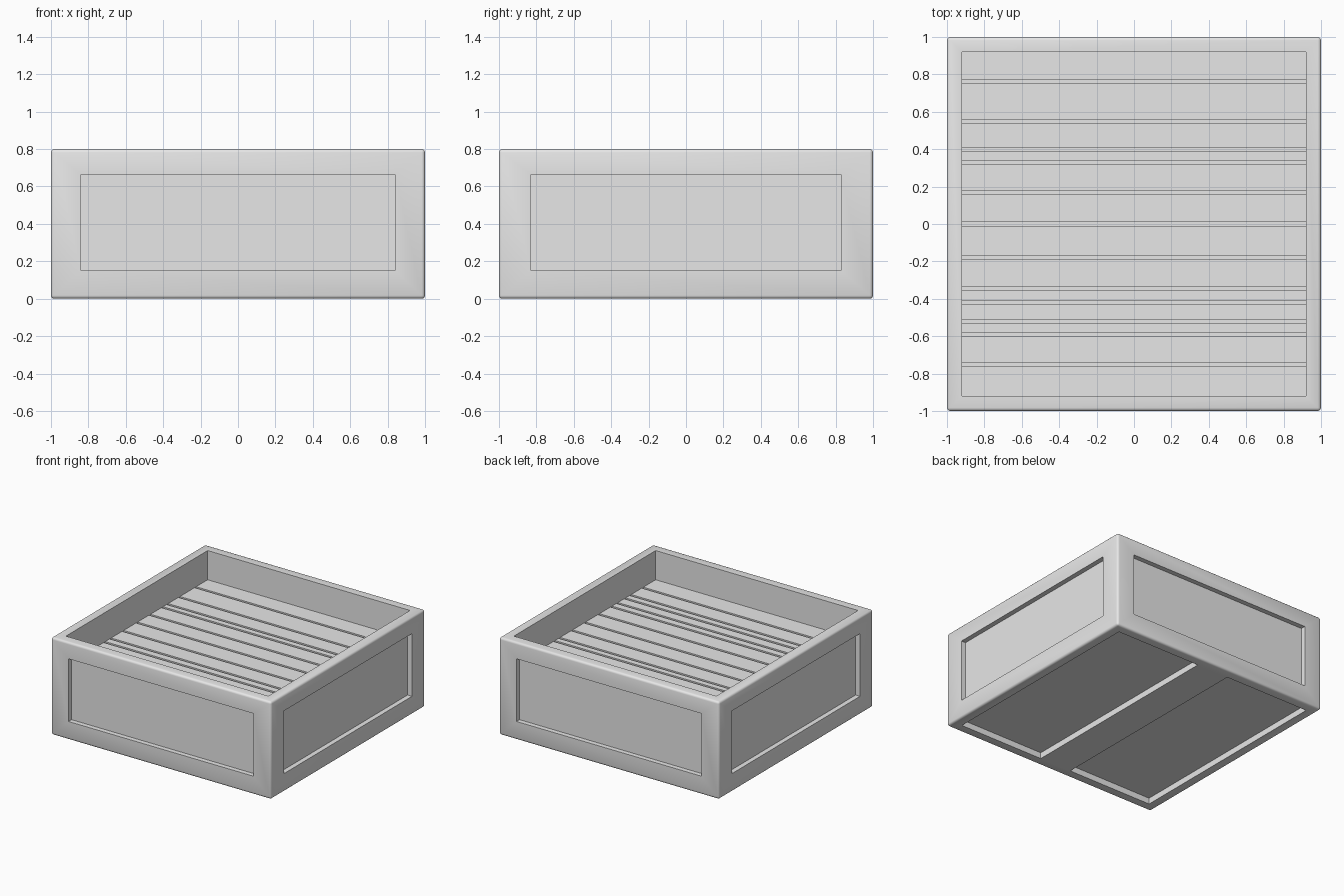
import bpy
import bmesh
from mathutils import Vector

cube = bpy.data.objects.get("Cube")
if cube:
    bpy.data.objects.remove(cube, do_unlink=True)

# Single plain grey finish
grey = bpy.data.materials.new("plain grey")
grey.use_nodes = True
grey.diffuse_color = (0.8, 0.8, 0.8, 1)
grey.node_tree.nodes["Principled BSDF"].inputs["Base Color"].default_value = (0.8, 0.8, 0.8, 1)

WALL = 0.08            # wall thickness at the rim
FLOOR_TOP = 0.56       # top of the floor planks
GROOVE_BOTTOM = 0.53   # bottom of the gaps between planks
PANEL_DEPTH = 0.04     # recess of the side panels
BASE_DEPTH = 0.05      # recess of the underside panels


def box(name, lo, hi, bevel=0.0, segments=1):
    """Axis-aligned box between two corners, optionally with bevelled edges."""
    lo, hi = Vector(lo), Vector(hi)
    bm = bmesh.new()
    bmesh.ops.create_cube(bm, size=1)
    for v in bm.verts:
        v.co = Vector([(lo[i] + hi[i]) / 2 + v.co[i] * (hi[i] - lo[i]) for i in range(3)])
    if bevel:
        bmesh.ops.bevel(bm, geom=bm.edges[:], offset=bevel, segments=segments,
                        profile=0.5, affect='EDGES')
    mesh = bpy.data.meshes.new(name)
    bm.to_mesh(mesh)
    bm.free()
    mesh.materials.append(grey)
    obj = bpy.data.objects.new(name, mesh)
    bpy.context.collection.objects.link(obj)
    return obj


def activate(obj):
    bpy.ops.object.select_all(action='DESELECT')
    obj.select_set(True)
    bpy.context.view_layer.objects.active = obj


# Outer crate body with softly rounded edges
body = box("crate_body", (-1, -1, 0), (1, 1, 0.8), 0.018, 3)

# Recess cutters: open top, four side panels, two underside panels
inner = 1 - WALL
cutters = [box("top_cutter", (-inner, -inner, GROOVE_BOTTOM), (inner, inner, 1))]
for s in (-1, 1):
    near, far = sorted((s * (1 - PANEL_DEPTH), s * 1.2))
    cutters.append(box("end_panel_cutter", (-0.84, near, 0.15), (0.84, far, 0.665)))
    cutters.append(box("side_panel_cutter", (near, -0.83, 0.15), (far, 0.83, 0.665)))
    x0, x1 = sorted((s * 0.145, s * inner))
    cutters.append(box("base_panel_cutter", (x0, -inner, -0.2), (x1, inner, BASE_DEPTH)))

activate(body)
for cutter in cutters:
    cutter.hide_render = True
    mod = body.modifiers.new("recess", 'BOOLEAN')
    mod.operation = 'DIFFERENCE'
    mod.solver = 'EXACT'
    mod.object = cutter
    bpy.ops.object.modifier_apply(modifier=mod.name)
for cutter in cutters:
    bpy.data.objects.remove(cutter, do_unlink=True)
activate(body)
bpy.ops.object.shade_smooth_by_angle()

# Floor planks of uneven width, separated by narrow gaps
gaps = [-0.75, -0.592, -0.52, -0.42, -0.343, -0.18, 0, 0.168, 0.33, 0.397, 0.55, 0.76]
HALF_GAP = 0.01
starts = [-inner] + [g + HALF_GAP for g in gaps]
ends = [g - HALF_GAP for g in gaps] + [inner]
for i, (y0, y1) in enumerate(zip(starts, ends), 1):
    box(f"floor_plank_{i}", (-inner, y0, GROOVE_BOTTOM), (inner, y1, FLOOR_TOP))
